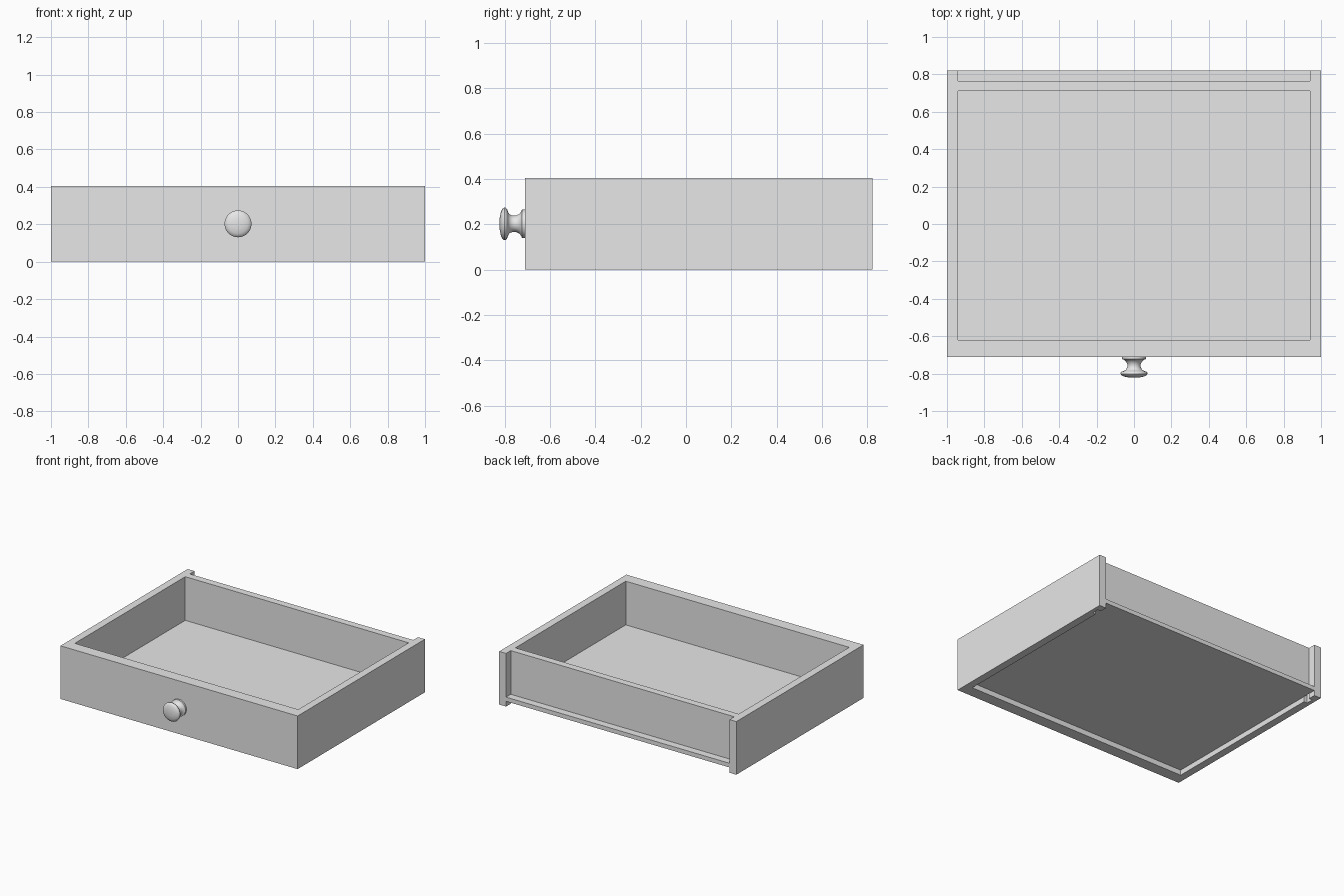
import bpy
import bmesh
import math

cube = bpy.data.objects.get("Cube")
if cube:
    bpy.data.objects.remove(cube, do_unlink=True)

# One plain grey for the whole drawer
GREY = (0.8, 0.8, 0.8, 1.0)
grey = bpy.data.materials.new("plain grey")
grey.use_nodes = True
grey.diffuse_color = GREY
grey.node_tree.nodes["Principled BSDF"].inputs["Base Color"].default_value = GREY

FRONT, BACK, HEIGHT = -0.71, 0.822, 0.405
INNER = 0.942                 # inner face of the sides
WALL = (0.71, 0.765)          # back wall, front to rear
DADO = 0.97                   # depth the back wall is let into the sides
FLOOR = (0.04, 0.072)         # bottom panel


def add_object(name, bm):
    bmesh.ops.recalc_face_normals(bm, faces=bm.faces)
    mesh = bpy.data.meshes.new(name)
    bm.to_mesh(mesh)
    bm.free()
    mesh.materials.append(grey)
    obj = bpy.data.objects.new(name, mesh)
    bpy.context.collection.objects.link(obj)
    return obj


def extrude_plan(name, plan, z0, z1):
    """Raise a plan outline from z0 to z1."""
    bm = bmesh.new()
    face = bm.faces.new([bm.verts.new((x, y, z0)) for x, y in plan])
    raised = bmesh.ops.extrude_face_region(bm, geom=[face])["geom"]
    verts = [v for v in raised if isinstance(v, bmesh.types.BMVert)]
    bmesh.ops.translate(bm, verts=verts, vec=(0, 0, z1 - z0))
    return add_object(name, bm)


def board(name, half, y0, y1, z0, z1):
    return extrude_plan(name, [(-half, y0), (half, y0), (half, y1), (-half, y1)], z0, z1)


# Box: front, back wall and bottom panel
board("drawer_front", 1.0, FRONT, -0.62, 0, HEIGHT)
board("back_wall", DADO, WALL[0], WALL[1], FLOOR[1], HEIGHT)
board("bottom_panel", INNER, -0.63, BACK, *FLOOR)

# Sides, with a slot that takes the back wall
for name, s in (("left_side", 1), ("right_side", -1)):
    plan = [(1, -0.62), (1, BACK), (INNER, BACK), (INNER, WALL[1]), (DADO, WALL[1]),
            (DADO, WALL[0]), (INNER, WALL[0]), (INNER, -0.62)]
    extrude_plan(name, [(s * x, y) for x, y in plan], 0, HEIGHT)

# Turned knob: (radius, distance out from the front)
profile = [(0, 0), (0.063, 0), (0.063, 0.013), (0.054, 0.016), (0.043, 0.025),
           (0.036, 0.04), (0.036, 0.055), (0.042, 0.068), (0.053, 0.075),
           (0.065, 0.079), (0.071, 0.085), (0.072, 0.091), (0.067, 0.099),
           (0.052, 0.106), (0.028, 0.111), (0, 0.112)]
bm = bmesh.new()
verts = [bm.verts.new((r, FRONT - d, HEIGHT / 2)) for r, d in profile]
edges = [bm.edges.new(pair) for pair in zip(verts, verts[1:])]
bmesh.ops.spin(bm, geom=verts + edges, cent=(0, 0, HEIGHT / 2), axis=(0, 1, 0),
               angle=math.tau, steps=32)
bmesh.ops.remove_doubles(bm, verts=bm.verts, dist=0.0005)
knob = add_object("knob", bm)

bpy.ops.object.select_all(action="DESELECT")
knob.select_set(True)
bpy.context.view_layer.objects.active = knob
bpy.ops.object.shade_smooth_by_angle(angle=math.radians(40))
